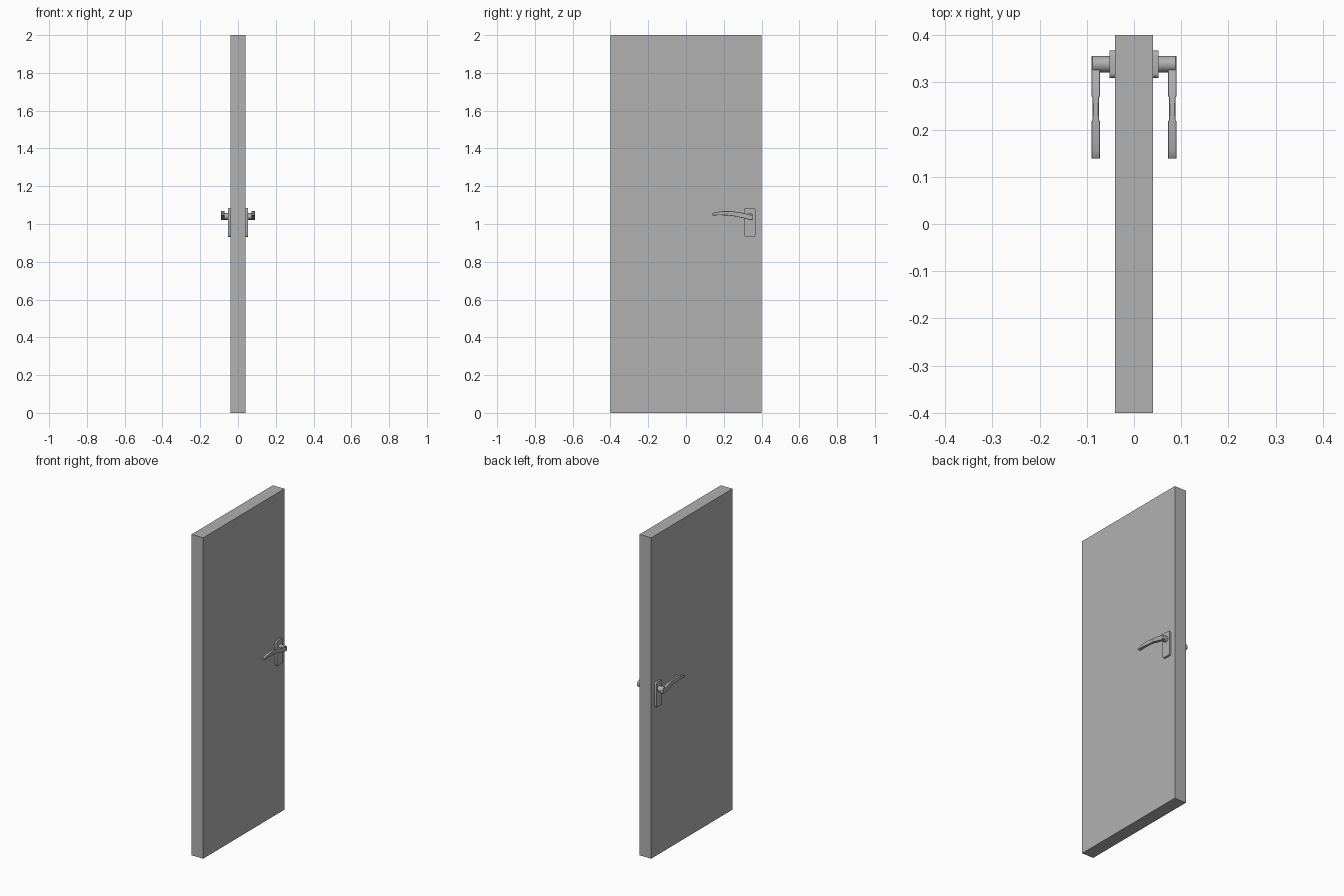
import bpy, bmesh, math
from mathutils import Vector

if "Cube" in bpy.data.objects:
    bpy.data.objects.remove(bpy.data.objects["Cube"])

grey = bpy.data.materials.new("dark_grey")
grey.diffuse_color = (.44, .44, .44, 1)
grey.use_nodes = True
grey.node_tree.nodes["Principled BSDF"].inputs["Base Color"].default_value = grey.diffuse_color


def finish(name, bm, mirror=True, smooth=True):
    bmesh.ops.recalc_face_normals(bm, faces=bm.faces[:])
    me = bpy.data.meshes.new(name)
    bm.to_mesh(me)
    bm.free()
    me.materials.append(grey)
    ob = bpy.data.objects.new(name, me)
    bpy.context.collection.objects.link(ob)
    if mirror:
        ob.modifiers.new("both_sides", 'MIRROR').use_axis[0] = True
    if smooth:
        bpy.context.view_layer.objects.active = ob
        ob.select_set(True)
        bpy.ops.object.shade_smooth_by_angle(angle=math.radians(35))
        ob.select_set(False)
    return ob


def box(lo, hi):
    bm = bmesh.new()
    bmesh.ops.create_cube(bm, size=1)
    lo, hi = Vector(lo), Vector(hi)
    for v in bm.verts:
        v.co = (lo + hi) / 2 + v.co * (hi - lo)
    return bm


def loft(rings):
    bm = bmesh.new()
    loops = [[bm.verts.new(p) for p in ring] for ring in rings]
    n = len(loops[0])
    for a, b in zip(loops, loops[1:]):
        for i in range(n):
            j = (i + 1) % n
            bm.faces.new((a[i], a[j], b[j], b[i]))
    bm.faces.new(loops[0])
    bm.faces.new(loops[-1][::-1])
    return bm


# Door slab
finish("door_panel", box((-.04, -.4, 0), (.04, .4, 2)), False, False)

# Back plate with rounded corners
bm = box((.038, .309, .931), (.052, .367, 1.086))
corners = [e for e in bm.edges if abs(e.verts[0].co.x - e.verts[1].co.x) > .005]
bmesh.ops.bevel(bm, geom=corners, offset=.010, segments=4, profile=.5, affect='EDGES')
finish("back_plate", bm)

# Round spindle between plate and lever
def circle(x, r, n=24):
    return [(x, .3385 + r * math.cos(math.tau * i / n), 1.040 + r * math.sin(math.tau * i / n))
            for i in range(n)]

finish("spindle", loft([circle(.045, .0175), circle(.088, .0175)]))

# Curved lever with a pinched waist: y, bottom z, top z, half thickness
stations = [
    (.356, 1.027, 1.038, .009), (.352, 1.022, 1.045, .009), (.338, 1.022, 1.050, .009),
    (.305, 1.030, 1.058, .009), (.271, 1.038, 1.064, .009), (.268, 1.039, 1.064, .007),
    (.240, 1.043, 1.068, .0065), (.220, 1.045, 1.069, .007), (.217, 1.045, 1.069, .009),
    (.180, 1.047, 1.067, .009), (.155, 1.046, 1.062, .009), (.143, 1.045, 1.059, .009),
    (.139, 1.047, 1.056, .009),
]


def section(y, z0, z1, hx, chamfer=.0015):
    zc, hz = (z0 + z1) / 2, (z1 - z0) / 2
    a, b = hx - chamfer, hz - chamfer
    pts = [(hx, b), (a, hz), (-a, hz), (-hx, b), (-hx, -b), (-a, -hz), (a, -hz), (hx, -b)]
    return [(.081 + dx, y, zc + dz) for dx, dz in pts]


finish("lever", loft([section(*s) for s in stations]))
